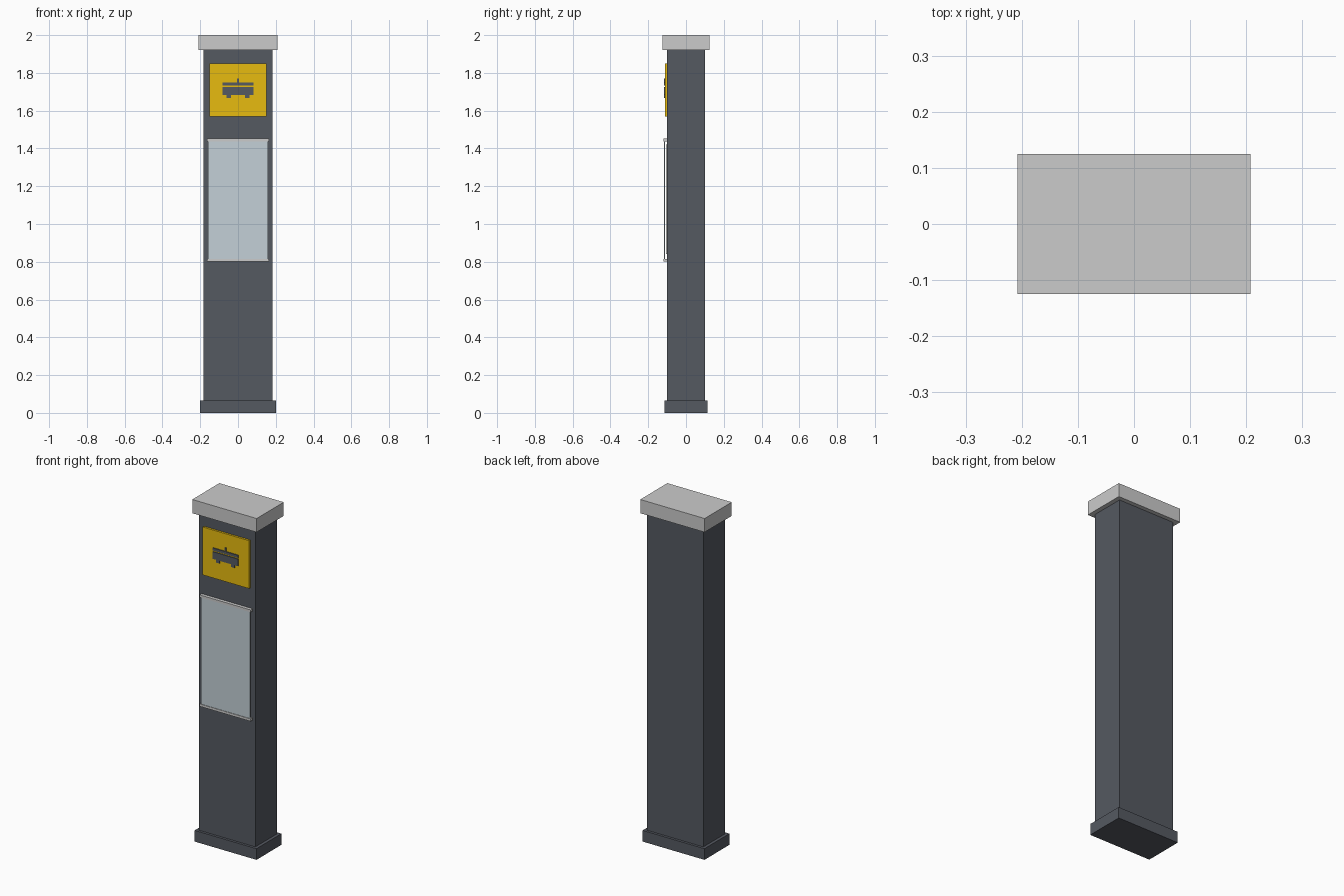
import bpy, bmesh
from mathutils import Matrix, Vector

if "Cube" in bpy.data.objects:
    bpy.data.objects.remove(bpy.data.objects["Cube"])


def material(name, rgb):
    m = bpy.data.materials.new(name)
    m.diffuse_color = (*rgb, 1)
    m.use_nodes = True
    m.node_tree.nodes["Principled BSDF"].inputs["Base Color"].default_value = m.diffuse_color
    return m


DARK = material("dark_paint", (0.09, 0.10, 0.12))
YELLOW = material("yellow_sign", (0.80, 0.50, 0.005))
PALE = material("pale_glass", (0.55, 0.63, 0.68))
WHITE = material("white_paper", (0.85, 0.85, 0.82))


def boxes(name, spans, mat=None):
    """One object made of boxes given as (x0, x1, y0, y1, z0, z1)."""
    bm = bmesh.new()
    for x0, x1, y0, y1, z0, z1 in spans:
        centre = Vector((x0 + x1, y0 + y1, z0 + z1)) / 2
        size = Matrix.Diagonal((x1 - x0, y1 - y0, z1 - z0, 1))
        bmesh.ops.create_cube(bm, size=1, matrix=Matrix.Translation(centre) @ size)
    mesh = bpy.data.meshes.new(name)
    bm.to_mesh(mesh)
    bm.free()
    if mat:
        mesh.materials.append(mat)
    obj = bpy.data.objects.new(name, mesh)
    bpy.context.collection.objects.link(obj)
    return obj


# Pillar
boxes("base_plinth", [(-0.2, 0.2, -0.115, 0.115, 0, 0.065)], DARK)
boxes("pillar_body", [(-0.182, 0.182, -0.1, 0.1, 0.065, 1.92)], DARK)
boxes("top_cap", [(-0.208, 0.208, -0.125, 0.125, 1.92, 2.0)])

# Stop sign with tram pictogram
boxes("sign_plate", [(-0.15, 0.15, -0.112, -0.1, 1.57, 1.85)], YELLOW)
IY = (-0.117, -0.112)
boxes("tram_pictogram", [
    (-0.082, 0.082, *IY, 1.684, 1.726),      # body
    (-0.082, 0.082, *IY, 1.733, 1.748),      # roof
    (-0.004, 0.004, *IY, 1.748, 1.77),       # pole
    (-0.06, -0.038, *IY, 1.668, 1.684),      # wheels
    (0.038, 0.06, *IY, 1.668, 1.684),
], DARK)

# Timetable case: sheet with rows behind a pane held by two rails
boxes("timetable_sheet", [(-0.145, 0.145, -0.105, -0.1, 0.84, 1.42)], WHITE)
rows = [0.91 + 0.107 * i for i in range(5)]
boxes("timetable_rows", [(-0.12, 0.12, -0.107, -0.105, z - 0.005, z + 0.005) for z in rows], DARK)
boxes("glass_pane", [(-0.158, 0.158, -0.116, -0.112, 0.81, 1.445)], PALE)
boxes("case_rails", [(-0.165, 0.165, -0.119, -0.1, z - 0.007, z + 0.007) for z in (0.808, 1.445)])
